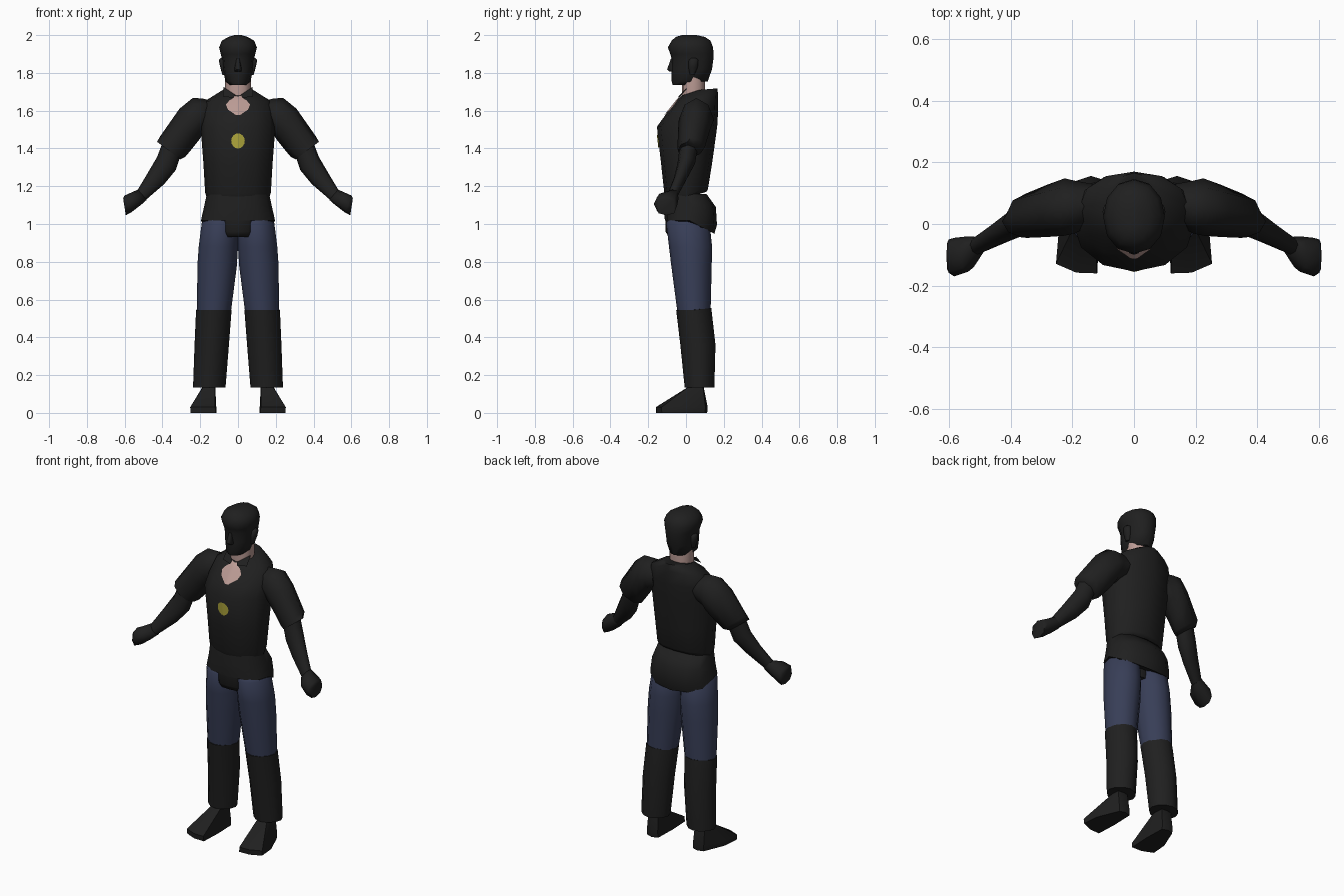
import bpy, bmesh, math
from mathutils import Vector
from mathutils.bvhtree import BVHTree


def material(name, rgb):
    m = bpy.data.materials.new(name)
    m.diffuse_color = (*rgb, 1)
    return m


BLACK = material("black cloth", (0.014, 0.014, 0.014))
BLUE = material("blue denim", (0.039, 0.048, 0.095))
SKIN = material("skin", (0.50, 0.33, 0.30))
YELLOW = material("yellow", (0.47, 0.42, 0.05))


def finish(name, bm, mat, angle=65):
    me = bpy.data.meshes.new(name)
    bm.to_mesh(me)
    bm.free()
    me.materials.append(mat)
    ob = bpy.data.objects.new(name, me)
    bpy.context.collection.objects.link(ob)
    bpy.ops.object.select_all(action='DESELECT')
    ob.select_set(True)
    bpy.context.view_layer.objects.active = ob
    bpy.ops.object.shade_smooth_by_angle(angle=math.radians(angle))
    return ob


def loft(name, rings, mat, sides=12, power=0.75, mirror=1, angle=65):
    """Ring: outer x, z, inner x, z, front y, back y, optional z shift at front and back."""
    bm = bmesh.new()
    loops = []
    for r in rings:
        xa, za, xb, zb, yf, yb = r[:6]
        df, db = r[6:] if len(r) > 6 else (0, 0)
        loop = []
        for i in range(sides):
            a = 2 * math.pi * i / sides
            c, s = round(math.cos(a), 6), round(math.sin(a), 6)
            c = math.copysign(abs(c) ** power, c)
            s = math.copysign(abs(s) ** power, s)
            x = (xa + xb) / 2 + c * (xa - xb) / 2
            z = (za + zb) / 2 + c * (za - zb) / 2 + (-s * df if s < 0 else s * db)
            loop.append(bm.verts.new((mirror * x, (yf + yb) / 2 + s * (yb - yf) / 2, z)))
        loops.append(loop)
    for a, b in zip(loops, loops[1:]):
        for i in range(sides):
            j = (i + 1) % sides
            bm.faces.new((a[i], a[j], b[j], b[i]))
    bm.faces.new(loops[0])
    bm.faces.new(loops[-1])
    bmesh.ops.recalc_face_normals(bm, faces=bm.faces)
    return finish(name, bm, mat, angle)


def column(name, rows, mat, **kw):
    """Centred upright loft. Row: z, half width, front y, back y, optional shifts."""
    return loft(name, [(r[1], r[0], -r[1], r[0], *r[2:]) for r in rows], mat, **kw)


def plate(name, target, rows, mat, columns=8):
    """Thin patch laid on the front of a part. Row: z, half width."""
    me = target.data
    tree = BVHTree.FromPolygons([v.co for v in me.vertices],
                                [p.vertices[:] for p in me.polygons])
    bm = bmesh.new()
    grid = []
    for z, w in rows:
        line = []
        for i in range(columns + 1):
            x = w * (2 * i / columns - 1)
            hit = tree.ray_cast(Vector((x, -1, z)), Vector((0, 1, 0)))[0]
            line.append(bm.verts.new((x, (hit.y if hit else -0.03) - 0.005, z)))
        grid.append(line)
    for a, b in zip(grid, grid[1:]):
        for i in range(columns):
            bm.faces.new((a[i], b[i], b[i + 1], a[i + 1]))
    bmesh.ops.recalc_face_normals(bm, faces=bm.faces)
    if sum(f.normal.y for f in bm.faces) > 0:
        bmesh.ops.reverse_faces(bm, faces=bm.faces)
    return finish(name, bm, mat)


# Shirt body, from hem to collar
shirt = column("shirt", [
    (1.14, 0.165, -0.105, 0.108, 0.0, 0.03),
    (1.165, 0.174, -0.115, 0.116, 0.0, 0.02),
    (1.32, 0.183, -0.132, 0.138),
    (1.515, 0.198, -0.154, 0.165),
    (1.58, 0.193, -0.107, 0.17, 0.0, 0.02),
    (1.65, 0.175, -0.052, 0.17, 0.0, 0.03),
    (1.71, 0.08, -0.024, 0.166, -0.03, 0.008),
], BLACK, power=0.98)

# Bare neckline, neck and chest emblem
plate("neckline", shirt, [(1.685, 0.024), (1.667, 0.024), (1.655, 0.045), (1.632, 0.064),
                          (1.605, 0.053), (1.59, 0.03), (1.577, 0.012)], SKIN)
column("neck", [(1.63, 0.06, -0.02, 0.10), (1.70, 0.068, -0.022, 0.10),
                (1.78, 0.068, -0.022, 0.10)], SKIN, power=0.9)
plate("chest_emblem", shirt, [(1.44 + 0.04 * math.cos(a), max(0.036 * math.sin(a), 0.006))
                              for a in [math.pi * i / 8 for i in range(9)]], YELLOW)

# Lower shirt over the hips, with the front flap
column("hips", [
    (1.018, 0.196, -0.112, 0.15, 0.0, -0.07),
    (1.055, 0.188, -0.114, 0.164, 0.0, -0.06),
    (1.09, 0.18, -0.113, 0.158),
    (1.16, 0.165, -0.105, 0.108),
], BLACK, power=0.85)
column("front_flap", [(0.93, 0.072, -0.09, 0.08), (0.96, 0.079, -0.109, 0.08),
                      (1.04, 0.087, -0.109, 0.08)], BLACK, power=0.5)

# Head: jaw, face and hair mass
column("head", [
    (1.736, 0.045, -0.07, 0.06, 0.0, 0.015),
    (1.755, 0.066, -0.076, 0.115),
    (1.82, 0.08, -0.078, 0.138),
    (1.875, 0.085, -0.076, 0.145),
    (1.90, 0.091, -0.083, 0.146),
    (1.935, 0.10, -0.096, 0.143),
    (1.97, 0.086, -0.076, 0.13),
    (1.99, 0.052, -0.055, 0.10),
    (2.0, 0.018, -0.02, 0.055),
], BLACK, power=0.95)
column("nose", [(1.808, 0.018, -0.088, -0.05), (1.818, 0.02, -0.1, -0.05),
                (1.875, 0.009, -0.08, -0.05)], BLACK, sides=8)

for side, m in (("left", 1), ("right", -1)):
    # Collar point, crossing the base of the neck
    bm = bmesh.new()
    corners = [(0.077, 0.012, 1.726), (0.015, -0.033, 1.684), (0.024, -0.045, 1.668),
               (0.08, -0.03, 1.675)]
    flap = bm.faces.new([bm.verts.new((m * x, y, z)) for x, y, z in corners])
    flap.normal_update()
    if flap.normal.y > 0:
        flap.normal_flip()
    finish(side + "_collar_point", bm, BLACK)
    # Ear
    loft(side + "_ear", [(0.083, 1.79, 0.06, 1.79, 0.02, 0.045),
                         (0.094, 1.83, 0.06, 1.83, 0.012, 0.062),
                         (0.102, 1.868, 0.06, 1.868, 0.015, 0.065),
                         (0.092, 1.878, 0.06, 1.878, 0.025, 0.055)],
         BLACK, sides=8, mirror=m)
    # Short sleeve, from shoulder to cuff
    loft(side + "_sleeve", [(0.13, 1.65, 0.14, 1.50, 0.0, 0.13),
                            (0.19, 1.665, 0.19, 1.47, -0.03, 0.14),
                            (0.24, 1.667, 0.21, 1.44, -0.038, 0.148),
                            (0.31, 1.61, 0.25, 1.39, -0.042, 0.128),
                            (0.415, 1.46, 0.28, 1.355, -0.045, 0.1),
                            (0.428, 1.435, 0.305, 1.342, -0.043, 0.06)],
         BLACK, sides=8, power=1.12, mirror=m)
    # Forearm and hand
    loft(side + "_forearm", [(0.40, 1.43, 0.305, 1.36, -0.035, 0.06),
                             (0.428, 1.355, 0.33, 1.285, -0.045, 0.048),
                             (0.478, 1.27, 0.39, 1.212, -0.065, 0.005),
                             (0.535, 1.175, 0.485, 1.13, -0.1, -0.042)],
         BLACK, sides=8, power=1.0, mirror=m)
    loft(side + "_hand", [(0.53, 1.182, 0.483, 1.128, -0.10, -0.042),
                          (0.562, 1.168, 0.515, 1.1, -0.155, -0.04),
                          (0.602, 1.15, 0.565, 1.062, -0.17, -0.045),
                          (0.608, 1.135, 0.594, 1.046, -0.158, -0.05)],
         BLACK, sides=8, power=0.8, mirror=m)
    # Blue thigh and dark lower trouser leg
    loft(side + "_thigh", [(0.165, 1.04, 0.02, 1.04, -0.08, 0.09),
                           (0.192, 1.005, 0.0, 1.005, -0.105, 0.125),
                           (0.208, 0.88, 0.0, 0.88, -0.09, 0.138),
                           (0.215, 0.78, 0.006, 0.78, -0.078, 0.136),
                           (0.217, 0.53, 0.038, 0.53, -0.045, 0.13)],
         BLUE, power=1.05, mirror=m)
    loft(side + "_trouser_leg", [(0.222, 0.545, 0.034, 0.545, -0.052, 0.134, 0.0, 0.01),
                                 (0.23, 0.36, 0.048, 0.36, -0.03, 0.156),
                                 (0.238, 0.135, 0.066, 0.135, -0.007, 0.15)],
         BLACK, power=1.12, mirror=m)
    # Shoe: ankle sloping straight down to a broad, thin, slightly turned toe
    shoe = loft(side + "_shoe", [(0.257, 0.0, 0.113, 0.0, -0.17, 0.112),
                                 (0.259, 0.03, 0.115, 0.03, -0.172, 0.115),
                                 (0.192, 0.13, 0.12, 0.13, 0.0, 0.095),
                                 (0.185, 0.17, 0.125, 0.17, 0.02, 0.085)],
                BLACK, sides=8, power=0.25, mirror=m, angle=50)
    for v in shoe.data.vertices:
        x, y = abs(v.co.x), v.co.y
        if v.co.z < 0.06:
            # narrow heel, toe edge swept back on the outside
            v.co.x = m * (x - (x - 0.115) * 0.45 * max(0, min(1, (y + 0.06) / 0.14)))
            if y < -0.05:
                v.co.y += max(0, x - 0.13) * 0.25
